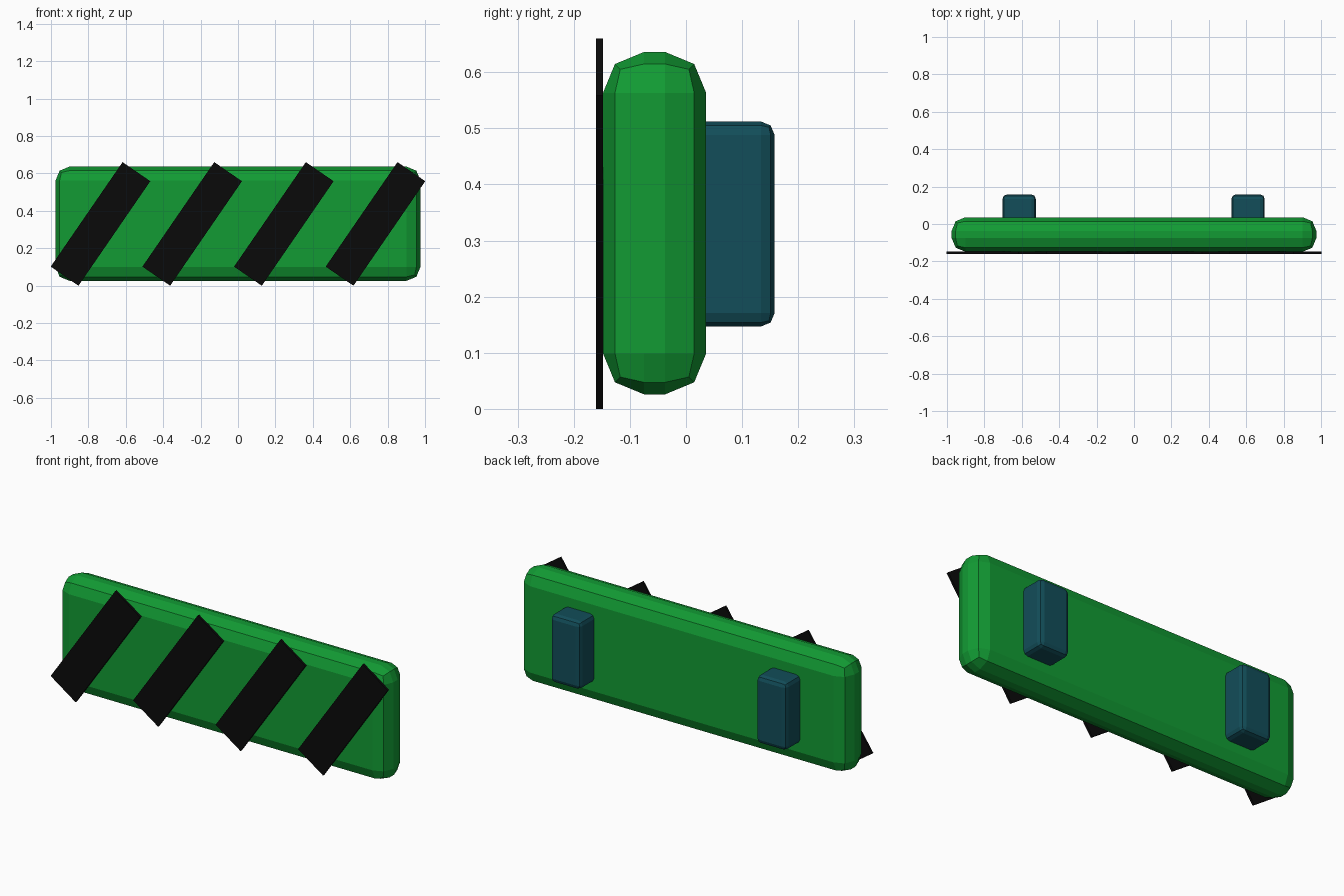
import bpy
from math import radians

cube = bpy.data.objects.get("Cube")
if cube:
    bpy.data.objects.remove(cube, do_unlink=True)


def material(name, rgb):
    mat = bpy.data.materials.new(name)
    color = (*rgb, 1)
    mat.diffuse_color = color
    mat.use_nodes = True
    mat.node_tree.nodes["Principled BSDF"].inputs["Base Color"].default_value = color
    return mat


def box(name, low, high, mat, bevel=0, tilt=0):
    """Box between two corners, optionally bevelled and tilted about y."""
    center = [(a + b) / 2 for a, b in zip(low, high)]
    bpy.ops.mesh.primitive_cube_add(size=1, location=center)
    obj = bpy.context.object
    obj.name = name
    obj.scale = [b - a for a, b in zip(low, high)]
    bpy.ops.object.transform_apply(location=False, rotation=False, scale=True)
    obj.rotation_euler.y = tilt
    obj.data.materials.append(mat)
    if bevel:
        mod = obj.modifiers.new("Bevel", "BEVEL")
        mod.width = bevel
        mod.segments = 2
    return obj


green = material("green", (0.006, 0.33, 0.034))
teal = material("dark teal", (0.006, 0.075, 0.1))
black = material("black", (0.003, 0.003, 0.003))

# Rounded main board
box("board", (-0.975, -0.148, 0.026), (0.975, 0.036, 0.636), green, bevel=0.073)

# Mounting blocks on the back
for side, x in (("right", -0.614), ("left", 0.61)):
    box(f"{side}_mount", (x - 0.089, -0.04, 0.147), (x + 0.089, 0.158, 0.512),
        teal, bevel=0.024)

# Slanted stripes across the front
for i in range(4):
    x = -0.735 + 0.49 * i
    box(f"stripe_{i + 1}", (x - 0.09, -0.16, -0.009), (x + 0.09, -0.148, 0.669),
        black, tilt=radians(34.5))
